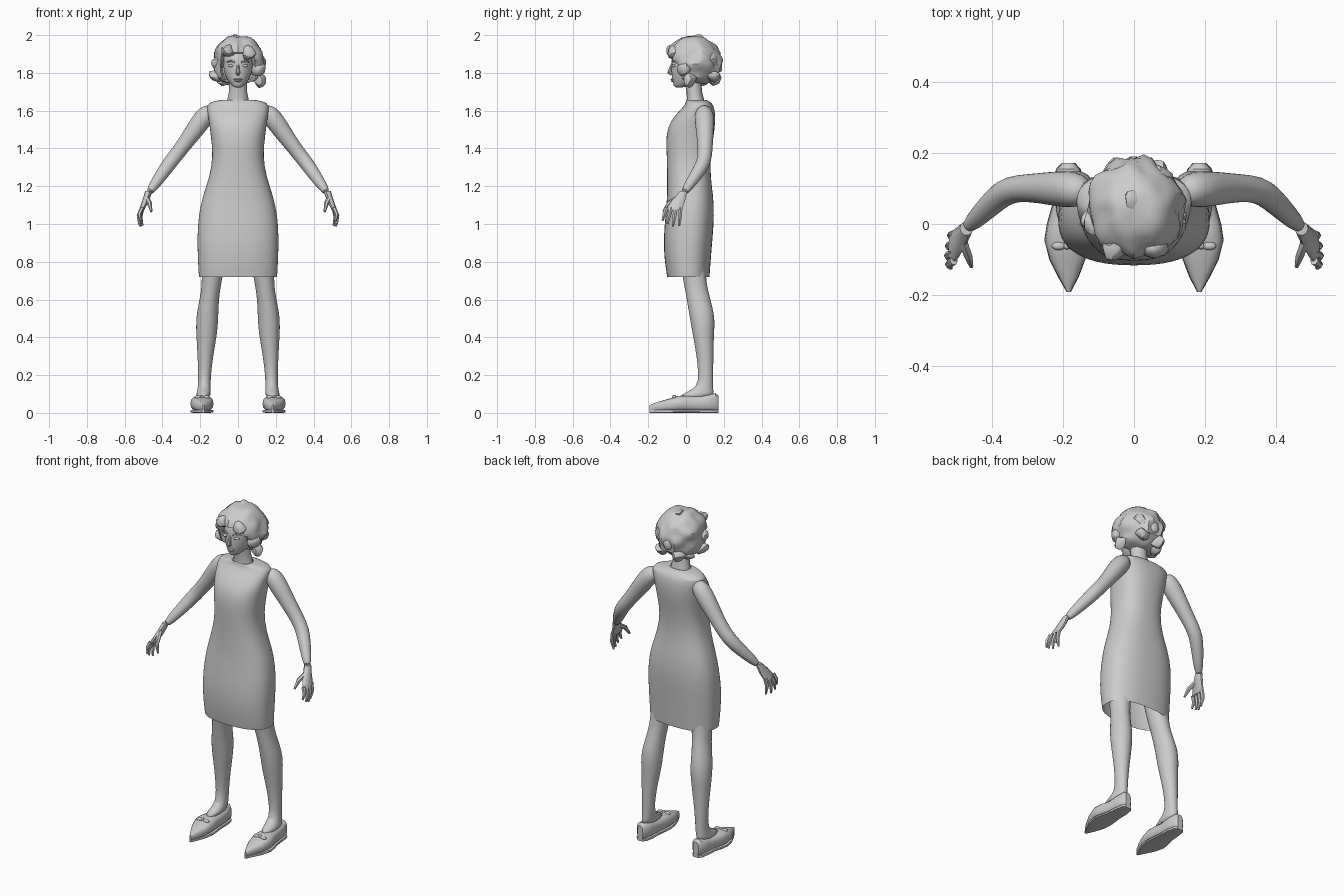
import bpy
import bmesh
from math import sin, cos, pi, copysign
from mathutils import Vector, Matrix, noise

if "Cube" in bpy.data.objects:
    bpy.data.objects.remove(bpy.data.objects["Cube"])

grey = bpy.data.materials.new("plain grey")
grey.use_nodes = True
tone = (0.6, 0.6, 0.6, 1)
grey.diffuse_color = tone
grey.node_tree.nodes["Principled BSDF"].inputs["Base Color"].default_value = tone

X, Y, Z = Vector((1, 0, 0)), Vector((0, 1, 0)), Vector((0, 0, 1))


def finish(name, bm, mirror=False, subdivide=0, angle=40):
    bmesh.ops.recalc_face_normals(bm, faces=bm.faces)
    mesh = bpy.data.meshes.new(name)
    bm.to_mesh(mesh)
    bm.free()
    mesh.materials.append(grey)
    ob = bpy.data.objects.new(name, mesh)
    bpy.context.collection.objects.link(ob)
    bpy.ops.object.select_all(action="DESELECT")
    ob.select_set(True)
    bpy.context.view_layer.objects.active = ob
    bpy.ops.object.shade_smooth_by_angle(angle=angle * pi / 180)
    if mirror:
        ob.modifiers.new("Mirror", "MIRROR")
    if subdivide:
        ob.modifiers.new("Subdivision", "SUBSURF").levels = subdivide
        ob.modifiers["Subdivision"].render_levels = subdivide
    return ob


def loft(bm, rings, n=16, power=2.0, caps=True):
    """Skin rounded sections given as (centre, half axis, half axis)."""
    loops = []
    for c, u, v in rings:
        loop = []
        for i in range(n):
            a, b = cos(2 * pi * i / n), sin(2 * pi * i / n)
            a = copysign(abs(a) ** (2 / power), a)
            b = copysign(abs(b) ** (2 / power), b)
            loop.append(bm.verts.new(Vector(c) + u * a + v * b))
        loops.append(loop)
    for lo, hi in zip(loops, loops[1:]):
        for i in range(n):
            j = (i + 1) % n
            bm.faces.new((lo[i], lo[j], hi[j], hi[i]))
    if caps:
        bm.faces.new(loops[0])
        bm.faces.new(loops[-1])


def level(rows):
    """Horizontal sections from (z, x, y, half width, half depth)."""
    return [((x, y, z), X * rx, Y * ry) for z, x, y, rx, ry in rows]


def tube(bm, points, n=8):
    """Round limb through (x, y, z, radius) points."""
    pos = [Vector(p[:3]) for p in points]
    rings = []
    for i, p in enumerate(points):
        d = pos[min(i + 1, len(pos) - 1)] - pos[max(i - 1, 0)]
        u = d.cross(Y if abs(d.normalized().y) < 0.9 else X).normalized()
        rings.append((pos[i], u * p[3], d.cross(u).normalized() * p[3]))
    loft(bm, rings, n)


def blob(bm, centre, size, level=2):
    bmesh.ops.create_icosphere(bm, subdivisions=level, radius=1,
                               matrix=Matrix.Translation(centre) @ Matrix.Diagonal((*size, 1)))


# Sleeveless dress, open at hem and neckline: z, half width, front, back
dress = [(.72, .208, -.10, .125), (.73, .209, -.102, .126), (.82, .214, -.116, .132),
         (.93, .217, -.12, .142), (1.05, .21, -.108, .15), (1.15, .187, -.1, .145),
         (1.25, .151, -.1, .13), (1.36, .132, -.102, .13), (1.47, .145, -.108, .148),
         (1.54, .154, -.086, .156), (1.59, .162, -.045, .154), (1.63, .166, -.005, .146),
         (1.65, .14, .0, .125), (1.66, .066, .0, .1), (1.655, .058, .005, .095)]
bm = bmesh.new()
loft(bm, level([(z, 0, (f + b) / 2, w, (b - f) / 2) for z, w, f, b in dress]), 28, 2.4, False)
finish("dress", bm, subdivide=1)

# Arms
bm = bmesh.new()
tube(bm, [(.13, .095, 1.605, .03), (.155, .095, 1.592, .048), (.185, .098, 1.56, .055),
          (.235, .1, 1.49, .049), (.3, .102, 1.4, .04), (.35, .098, 1.338, .04),
          (.385, .075, 1.29, .038), (.43, .03, 1.225, .031), (.475, -.015, 1.16, .021)], 12)
finish("arms", bm, mirror=True, subdivide=1)

# Hands: palm, four fingers and a thumb
bm = bmesh.new()
loft(bm, level([(1.175, .472, -.012, .019, .02), (1.12, .49, -.042, .018, .038),
                (1.075, .51, -.066, .014, .047)]), 10)
finger_tips = [(.517, -.124, 1.018), (.523, -.1, 1.0), (.518, -.07, .987), (.506, -.036, .99)]
for i, tip in enumerate(finger_tips):
    root = Vector((.508, -.104 + i * .025, 1.085))
    tip = Vector(tip)
    mid = root.lerp(tip, .5) + X * .01
    tube(bm, [(*root, .012), (*mid, .011), (*tip, .006)], 6)
tube(bm, [(.482, -.05, 1.135, .014), (.468, -.09, 1.11, .013), (.459, -.12, 1.065, .006)], 6)
finish("hands", bm, mirror=True)

# Legs running down into the instep
bm = bmesh.new()
loft(bm, level([(.95, .115, .02, .075, .08), (.72, .136, .042, .056, .062),
                (.64, .146, .058, .05, .062), (.56, .158, .076, .056, .067),
                (.49, .164, .088, .061, .067), (.41, .166, .092, .056, .057),
                (.3, .173, .101, .042, .045), (.2, .177, .105, .034, .04),
                (.14, .178, .102, .034, .043), (.11, .181, .075, .037, .072),
                (.08, .186, .045, .042, .105)]), 14)
finish("legs", bm, mirror=True, subdivide=1)

# Pointed flat shoes: y, x, half width, top
shoe = [(.172, .185, .018, .092), (.155, .185, .034, .104), (.11, .184, .042, .098),
        (.05, .186, .045, .088), (0, .19, .055, .092), (-.045, .191, .061, .09),
        (-.1, .188, .05, .072), (-.15, .185, .028, .058), (-.192, .184, .005, .042)]
bm = bmesh.new()
loft(bm, [((x, y, t / 2 + .004), X * w, Z * (t / 2 - .004)) for y, x, w, t in shoe], 16, 2.7)
finish("shoes", bm, mirror=True)

bm = bmesh.new()
loft(bm, [((x, y, .008), X * (w + .001), Z * .008) for y, x, w, t in shoe], 12, 5)
finish("shoe_soles", bm, mirror=True)

# Bows on the shoes
bm = bmesh.new()
for side in (-1, 1):
    blob(bm, (.19 + side * .022, -.062, .083), (.02, .012, .009))
blob(bm, (.19, -.062, .087), (.008, .01, .008))
finish("shoe_bows", bm, mirror=True)

# Neck
bm = bmesh.new()
loft(bm, level([(1.63, 0, .052, .062, .048), (1.66, 0, .05, .056, .045),
                (1.7, 0, .044, .048, .041), (1.77, 0, .035, .048, .045)]), 16)
finish("neck", bm)

# Head
bm = bmesh.new()
loft(bm, level([(1.722, 0, -.038, .016, .02), (1.732, 0, -.022, .034, .044),
                (1.76, 0, -.002, .056, .071), (1.795, 0, .005, .072, .082),
                (1.84, 0, .01, .08, .088), (1.89, 0, .015, .08, .094),
                (1.94, 0, .025, .06, .07)]), 20)
finish("head", bm, subdivide=1)

# Nose and lips
bm = bmesh.new()
tube(bm, [(0, -.072, 1.848, .006), (0, -.083, 1.82, .009), (0, -.088, 1.803, .012),
          (0, -.074, 1.792, .008)])
finish("nose", bm)
bm = bmesh.new()
for z, w in ((1.766, .025), (1.757, .02)):
    blob(bm, (0, -.07, z), (w, .011, .005))
finish("lips", bm)

# Eyes and brows
bm = bmesh.new()
blob(bm, (.038, -.066, 1.838), (.017, .01, .008))
finish("eyes", bm, mirror=True)
bm = bmesh.new()
tube(bm, [(.016, -.074, 1.856, .004), (.038, -.07, 1.864, .005), (.06, -.052, 1.857, .003)], 6)
finish("brows", bm, mirror=True)

# Wavy bobbed hair with an opening for the face
bm = bmesh.new()
bmesh.ops.create_uvsphere(bm, u_segments=36, v_segments=20, radius=1)
for v in bm.verts:
    d = v.co.copy()
    wave = 1 + .13 * noise.noise(d * 2.6 + X * 4) + .03 * sin(9 * d.x + 5 * d.z)
    wave -= .05 * max(0, 1 - abs(d.x - .2) * 6) * max(0, d.z)
    fuller = 1 + .25 * min(d.z, 0) ** 2
    p = Vector((d.x * .138 * fuller * wave, .04 + d.y * .146 * fuller * wave,
                1.868 + d.z * .13 * (1 + (wave - 1) * .4)))
    fringe = 1.9 - 2.5 * (p.x - .01) ** 2 + .006 * sin(p.x * 60)
    if p.z < fringe and abs(p.x) < .084:
        p.y = max(p.y, .01)
    elif p.z < 1.85:
        p.y = max(p.y, -.045 + (1.85 - p.z) * .3)
    v.co = p
finish("hair", bm, angle=35)

# Loose curls around the sides and nape
bm = bmesh.new()
for x, y, z, r in ((-.112, .01, 1.785, .034), (.11, .02, 1.765, .036), (.108, -.01, 1.82, .034),
                   (-.11, .0, 1.85, .034), (.06, .145, 1.785, .036), (-.05, .14, 1.775, .038),
                   (0, .155, 1.84, .038), (.07, .13, 1.87, .038), (-.075, .09, 1.765, .036),
                   (-.05, -.07, 1.915, .034), (.06, -.06, 1.905, .034), (.0, .06, 1.965, .035)):
    blob(bm, (x, y, z), (r, r, r))
for v in bm.verts:
    v.co += .018 * noise.noise_vector(v.co * 22)
finish("hair_curls", bm, angle=35)
